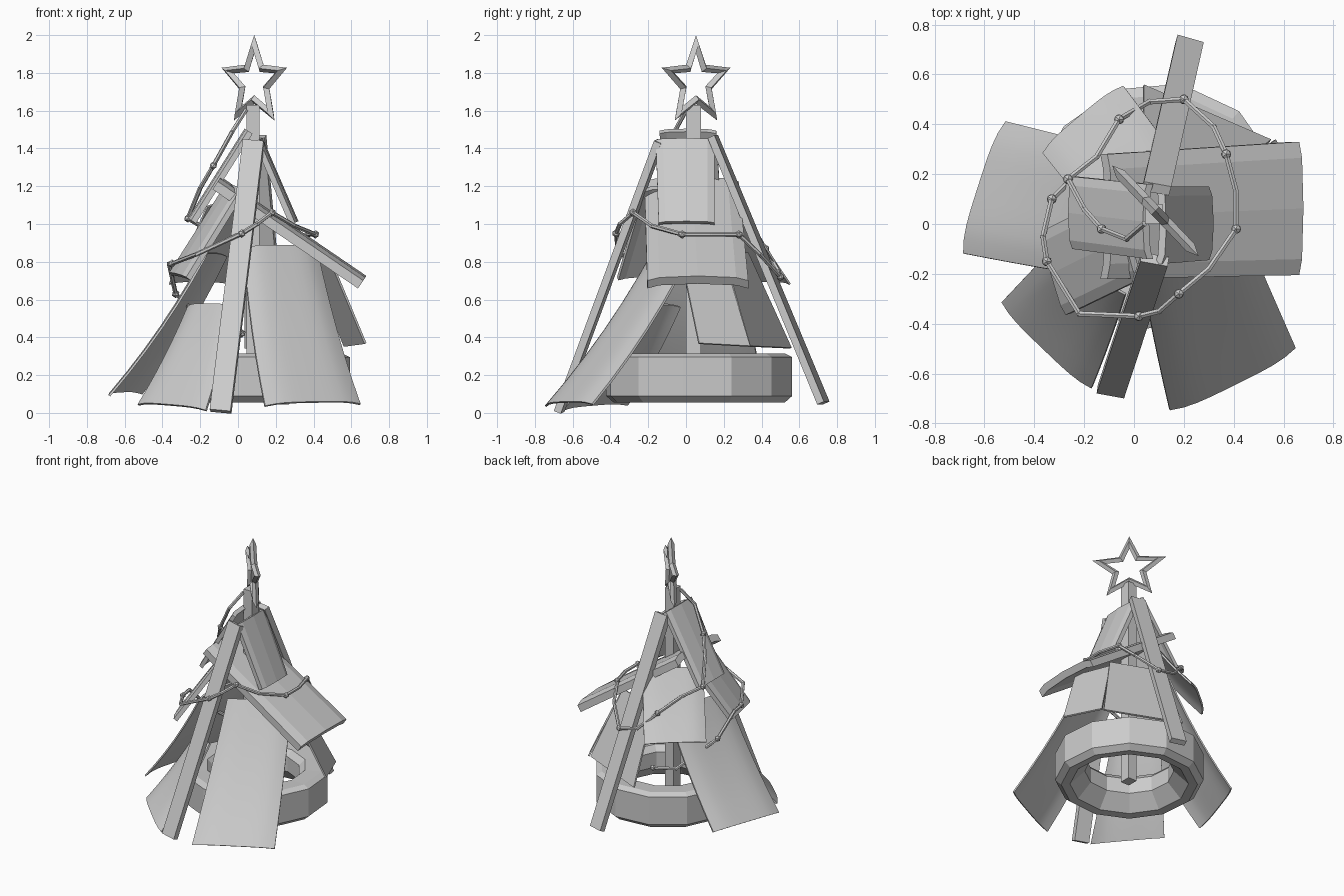
import bpy, bmesh, math
from mathutils import Vector

cube = bpy.data.objects.get("Cube")
if cube:
    bpy.data.objects.remove(cube, do_unlink=True)

grey = bpy.data.materials.new("scrap_grey")
grey.use_nodes = True
tone = (0.6, 0.6, 0.6, 1)
grey.diffuse_color = tone
grey.node_tree.nodes["Principled BSDF"].inputs["Base Color"].default_value = tone

AXIS = Vector((0.1, 0.07, 0))


def finish(name, bm, smooth=False):
    bmesh.ops.recalc_face_normals(bm, faces=bm.faces)
    mesh = bpy.data.meshes.new(name)
    bm.to_mesh(mesh)
    bm.free()
    mesh.materials.append(grey)
    obj = bpy.data.objects.new(name, mesh)
    bpy.context.collection.objects.link(obj)
    if smooth:
        bpy.ops.object.select_all(action='DESELECT')
        obj.select_set(True)
        bpy.context.view_layer.objects.active = obj
        bpy.ops.object.shade_smooth_by_angle(angle=math.radians(35))
    return obj


def sheet(name, bl, br, tl, tr, thick=0.012, curl=0.0, sag=0.0, us=(0, 1), rows=1, smooth=False):
    """Four-cornered panel, its sides turned down by curl and its length dished by sag."""
    bl, br, tl, tr = map(Vector, (bl, br, tl, tr))
    n = (br - bl).cross(tl - bl).normalized()
    if n.z < 0:
        n.negate()

    def point(u, v, depth):
        p = bl.lerp(br, u).lerp(tl.lerp(tr, u), v)
        return p - n * (curl * abs(2 * u - 1) ** 4 + sag * 4 * v * (1 - v) + depth)

    bm = bmesh.new()
    vs = [j / rows for j in range(rows + 1)]
    layers = [[[bm.verts.new(point(u, v, d)) for u in us] for v in vs] for d in (0, thick)]
    for g in layers:
        for j in range(rows):
            for i in range(len(us) - 1):
                bm.faces.new((g[j][i], g[j][i + 1], g[j + 1][i + 1], g[j + 1][i]))
    # close the rim between the two layers
    rims = []
    for g in layers:
        rims.append(g[0][:-1] + [r[-1] for r in g[:-1]] + g[-1][:0:-1] + [r[0] for r in g[:0:-1]])
    count = len(rims[0])
    for i in range(count):
        k = (i + 1) % count
        bm.faces.new((rims[0][i], rims[0][k], rims[1][k], rims[1][i]))
    return finish(name, bm, smooth)


FINE = [i / 10 for i in range(11)]
LIPPED = (0, 0.12, 0.5, 0.88, 1)

# Leaning planks and centre post
sheet("front_plank", (-0.15, -0.68, 0.02), (-0.04, -0.70, 0.01),
      (0.025, -0.15, 1.45), (0.135, -0.17, 1.44), thick=0.04)
sheet("back_plank", (0.28, 0.73, 0.06), (0.175, 0.76, 0.06),
      (0.15, 0.15, 1.47), (0.04, 0.17, 1.47), thick=0.04)
bm = bmesh.new()
bmesh.ops.create_cube(bm, size=1)
bmesh.ops.scale(bm, vec=(0.07, 0.08, 1.53), verts=bm.verts)
bmesh.ops.translate(bm, vec=(0.08, 0.04, 0.865), verts=bm.verts)
finish("centre_post", bm)

# Tyre base: twelve-sided ring with a hole that narrows upward
SIDES = 12
profile = [(0.46, 0.055), (0.5, 0.09), (0.5, 0.295), (0.46, 0.315),
           (0.34, 0.31), (0.3, 0.27), (0.3, 0.16), (0.4, 0.06)]
bm = bmesh.new()
rings = []
for k in range(SIDES):
    a = math.radians(20) + k * math.tau / SIDES
    rings.append([bm.verts.new(AXIS + Vector((r * math.cos(a), r * math.sin(a), z)))
                  for r, z in profile])
for k in range(SIDES):
    a, b = rings[k], rings[(k + 1) % SIDES]
    for i in range(len(profile)):
        j = (i + 1) % len(profile)
        bm.faces.new((a[i], b[i], b[j], a[j]))
finish("tyre_base", bm)

# Lower skirt of bent sheets
sheet("front_skirt", (0.155, -0.77, 0.055), (0.66, -0.52, 0.065), (0.04, -0.19, 0.89), (0.43, 0.01, 0.89),
      curl=0.03, sag=0.03, us=FINE, rows=6, smooth=True)
sheet("front_right_skirt", (-0.545, -0.33, 0.06), (-0.185, -0.675, 0.03), (-0.28, -0.05, 0.58),
      (-0.05, -0.3, 0.58), curl=0.025, sag=0.015, us=FINE, rows=6, smooth=True)
sheet("right_skirt", (-0.54, 0.42, 0.12), (-0.71, -0.11, 0.11), (-0.09, 0.31, 0.85), (-0.2, -0.2, 0.85),
      curl=0.03, sag=0.025, us=FINE, rows=6, smooth=True)
sheet("back_left_skirt", (0.55, 0.34, 0.355), (0.04, 0.56, 0.345), (0.38, 0.2, 0.85), (0.04, 0.33, 0.85))
sheet("left_skirt", (0.68, 0.07, 0.37), (0.57, 0.34, 0.355), (0.5, -0.02, 0.8), (0.38, 0.2, 0.82))

# Middle tier
sheet("middle_left_slab", (0.68, -0.205, 0.725), (0.68, 0.33, 0.725), (-0.09, -0.22, 1.25),
      (-0.09, 0.28, 1.25), thick=0.05, curl=0.03, us=LIPPED)
sheet("middle_right_sheet", (-0.38, -0.03, 0.75), (-0.29, -0.37, 0.73), (-0.08, 0.12, 1.22),
      (0.0, -0.23, 1.2), thick=0.03, curl=0.02, us=LIPPED)
sheet("middle_back_sheet", (-0.056, 0.57, 0.7), (-0.38, 0.3, 0.7), (0.13, 0.32, 1.11),
      (-0.18, 0.05, 1.11), curl=0.025, sag=0.01, us=FINE, rows=4, smooth=True)

# Upper tier
sheet("upper_left_slab", (0.32, -0.145, 1.015), (0.32, 0.15, 1.015), (0.13, -0.16, 1.455),
      (0.13, 0.15, 1.455), thick=0.03, curl=0.02, us=LIPPED)
sheet("upper_right_slab", (-0.265, 0.19, 1.03), (-0.265, -0.1, 1.03), (0.035, 0.16, 1.505),
      (0.035, -0.14, 1.505), thick=0.03, curl=0.02, us=LIPPED)

# Hollow star with a ridged frame
centre = Vector((0.086, 0.053, 1.75))
across = Vector((0.73, -0.765, 0))
facing = Vector((0.725, 0.69, 0))
bm = bmesh.new()
loops = []
for k in range(10):
    a = math.pi / 2 + k * math.pi / 5
    outer, hole = ((0.25, 0.155), (0.115, 0.068))[k % 2]
    ray = across * math.cos(a) + Vector((0, 0, math.sin(a)))
    mid = centre + ray * (outer + hole) / 2
    loops.append([bm.verts.new(p) for p in
                  (centre + ray * outer, mid + facing * 0.022, centre + ray * hole, mid - facing * 0.022)])
for k in range(10):
    a, b = loops[k], loops[(k + 1) % 10]
    for i in range(4):
        j = (i + 1) % 4
        bm.faces.new((a[i], b[i], b[j], a[j]))
finish("star", bm)

# Garland wire spiralling down, with small bulbs
path = [(0.04, 0.0, 1.6), (-0.03, -0.06, 1.49), (-0.13, -0.02, 1.31), (-0.2, 0.06, 1.19),
        (-0.265, 0.18, 1.03), (-0.15, 0.27, 0.96), (-0.06, 0.42, 0.87), (0.06, 0.49, 0.75),
        (0.2, 0.5, 0.72), (0.32, 0.39, 0.84), (0.37, 0.28, 0.945), (0.41, 0.13, 0.945),
        (0.41, -0.02, 0.945), (0.3, -0.18, 0.99), (0.18, -0.28, 1.06), (0.1, -0.35, 1.0),
        (0.02, -0.37, 0.95), (-0.22, -0.36, 0.84), (-0.35, -0.15, 0.79), (-0.365, -0.05, 0.79),
        (-0.33, 0.1, 0.63), (-0.13, 0.3, 0.43), (0.02, 0.36, 0.42)]
bm = bmesh.new()
for a, b in zip(path, path[1:]):
    a, b = Vector(a), Vector(b)
    turn = (b - a).to_track_quat('Z', 'Y').to_matrix().to_4x4()
    turn.translation = (a + b) / 2
    bmesh.ops.create_cone(bm, cap_ends=True, segments=6, radius1=0.012, radius2=0.012,
                          depth=(b - a).length + 0.01, matrix=turn)
finish("garland_wire", bm, smooth=True)
bm = bmesh.new()
for p in path[2::2]:
    made = bmesh.ops.create_icosphere(bm, subdivisions=1, radius=0.022)
    bmesh.ops.translate(bm, vec=p, verts=made["verts"])
finish("garland_bulbs", bm)
